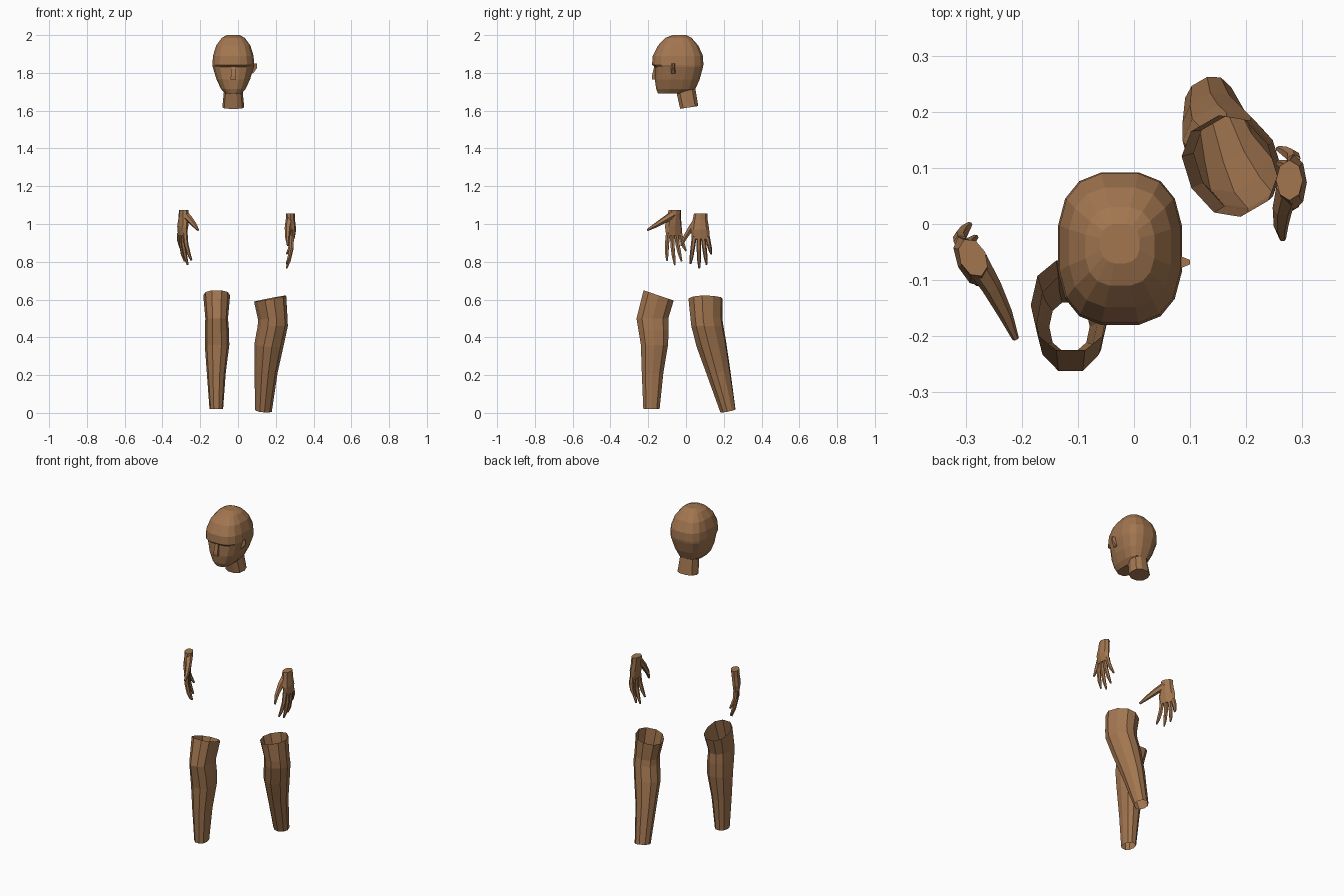
import bpy, bmesh, math
from mathutils import Vector

if "Cube" in bpy.data.objects:
    bpy.data.objects.remove(bpy.data.objects["Cube"])

mat = bpy.data.materials.new("brown")
mat.diffuse_color = (0.36, 0.18, 0.08, 1)
mat.use_nodes = True
mat.node_tree.nodes["Principled BSDF"].inputs["Base Color"].default_value = mat.diffuse_color


def build(name, shells):
    """Each shell is (rings, cap_start, cap_end); consecutive rings are bridged."""
    bm = bmesh.new()
    for rings, cap_a, cap_b in shells:
        vs = [[bm.verts.new(p) for p in r] for r in rings]
        n = len(vs[0])
        for a, b in zip(vs, vs[1:]):
            for i in range(n):
                j = (i + 1) % n
                bm.faces.new((a[i], a[j], b[j], b[i]))
        if cap_a:
            bm.faces.new(vs[0])
        if cap_b:
            bm.faces.new(vs[-1])
    bmesh.ops.recalc_face_normals(bm, faces=bm.faces)
    me = bpy.data.meshes.new(name)
    bm.to_mesh(me)
    bm.free()
    me.materials.append(mat)
    ob = bpy.data.objects.new(name, me)
    bpy.context.collection.objects.link(ob)
    return ob


def oval(cx, cy, z, w, d, turn=0.0, slope=(0, 0), p=2.3, n=10):
    """Horizontal rounded outline: w sideways, d along the facing direction."""
    f = Vector((math.sin(turn), -math.cos(turn)))
    s = Vector((math.cos(turn), math.sin(turn)))
    d = d / math.cos(math.pi / n) ** (2 / p)
    pts = []
    for i in range(n):
        a = 2 * math.pi * (i + 0.5) / n
        c, q = math.cos(a), math.sin(a)
        o = f * d * math.copysign(abs(c) ** (2 / p), c) + s * w * math.copysign(abs(q) ** (2 / p), q)
        pts.append((cx + o.x, cy + o.y, z + o.x * slope[0] + o.y * slope[1]))
    return pts


def tube(path, radii, side, n=6):
    """Tapered finger through the points of a path."""
    rings = []
    for i, p in enumerate(path):
        t = (path[min(i + 1, len(path) - 1)] - path[max(i - 1, 0)]).normalized()
        a = (side - t * side.dot(t)).normalized()
        b = t.cross(a)
        rings.append([p + radii[i] * (a * math.cos(2 * math.pi * k / n) + b * math.sin(2 * math.pi * k / n))
                      for k in range(n)])
    return rings, True, True


# Head: z, front y, back y, half width
HX = -0.025
skull = [(2.0, -0.07, 0.0, 0.035), (1.985, -0.11, 0.03, 0.062), (1.945, -0.148, 0.065, 0.092),
         (1.89, -0.176, 0.09, 0.109), (1.843, -0.18, 0.092, 0.112), (1.83, -0.163, 0.09, 0.110),
         (1.765, -0.165, 0.072, 0.09), (1.715, -0.158, 0.05, 0.066), (1.69, -0.148, 0.0, 0.043)]
build("head", [([oval(HX, (f + b) / 2, z, w, (b - f) / 2, p=2.7, n=16) for z, f, b, w in skull], True, True)])

# Neck
build("neck", [([oval(HX, 0.017, 1.617, 0.058, 0.048, slope=(0, 0.15)),
                 oval(HX, 0.001, 1.70, 0.050, 0.049, slope=(0, 0.3)),
                 oval(HX, -0.005, 1.76, 0.056, 0.052)], True, True)])

# Nose: z, half width, front y
build("nose", [([[(HX - h, -0.14, z), (HX - h, y, z), (HX + h, y, z), (HX + h, -0.14, z)]
                 for z, h, y in ((1.835, 0.010, -0.168), (1.785, 0.013, -0.18), (1.766, 0.014, -0.18))], True, True)])

# Ear: single, x, lower z, upper z, half thickness
build("ear", [([[(x, -0.068 - t, lo), (x, -0.068 + t, lo), (x, -0.068 + t, hi), (x, -0.068 - t, hi)]
                for x, lo, hi, t in ((0.05, 1.785, 1.84, 0.012), (0.082, 1.80, 1.848, 0.011),
                                     (0.10, 1.825, 1.85, 0.004))], True, True)])


# Legs: open tubes cut above the knee and at the ankle
build("left_leg", [([
    oval(-0.115, -0.183, 0.02, 0.036, 0.043),
    oval(-0.115, -0.177, 0.21, 0.050, 0.057),
    oval(-0.111, -0.167, 0.36, 0.065, 0.072),
    oval(-0.112, -0.172, 0.44, 0.064, 0.080),
    oval(-0.113, -0.178, 0.50, 0.060, 0.084),
    oval(-0.113, -0.145, 0.622, 0.071, 0.080, slope=(0, -0.34))], False, False)])
T = math.radians(30)
build("right_leg", [([
    oval(0.135, 0.222, 0.011, 0.044, 0.037, T, (-0.1, 0.2)),
    oval(0.148, 0.171, 0.22, 0.058, 0.060, T, (-0.1, 0.2)),
    oval(0.164, 0.135, 0.36, 0.073, 0.075, T, (-0.05, 0.15)),
    oval(0.184, 0.113, 0.46, 0.073, 0.083, T),
    oval(0.184, 0.108, 0.50, 0.070, 0.083, T, (0.1, 0)),
    oval(0.170, 0.103, 0.605, 0.078, 0.088, T, (0.2, 0.03))], False, False)])


# Hands: local u points to the thumb side, v out of the palm, w down from the wrist
def hand(name, origin, yaw, side, thumb):
    o = Vector(origin)
    u = Vector((math.sin(yaw), -math.cos(yaw), 0))
    v = Vector((math.cos(yaw), math.sin(yaw), 0)) * side

    def at(a, b, c):
        return o + u * a + v * b + Vector((0, 0, c))

    # Palm sections: centre u, v, z, half width, half thickness
    palm = []
    for a, b, c, wu, wv in ((0, 0, 0, 0.036, 0.024), (0.003, -0.002, -0.035, 0.040, 0.023),
                            (0.004, -0.008, -0.085, 0.049, 0.023), (0, -0.008, -0.135, 0.046, 0.014)):
        palm.append([at(a + wu * math.cos(k * math.pi / 4), b + wv * math.sin(k * math.pi / 4), c)
                     for k in range(8)])
    shells = [(palm, True, True)]
    # Fingers: knuckle u, tip u, tip z
    for k, tip, z in ((0.034, 0.054, -0.266), (0.011, 0.008, -0.29), (-0.012, -0.031, -0.27), (-0.034, -0.056, -0.215)):
        start = -0.12
        path = [at(k, -0.008, start),
                at(k + (tip - k) * 0.4, -0.006, start + (z - start) * 0.4),
                at(k + (tip - k) * 0.75, 0.006, start + (z - start) * 0.75),
                at(tip, 0.02, z)]
        shells.append(tube(path, (0.013, 0.012, 0.010, 0.005), u))
    # Thumb
    shells.append(tube([at(*p) for p in thumb], (0.022, 0.018, 0.013, 0.006), v))
    build(name, shells)


hand("left_hand", (-0.287, -0.06, 1.073), math.radians(25), 1,
     ((0.012, 0.002, -0.025), (0.06, 0.008, -0.05), (0.115, 0.01, -0.08), (0.163, 0.008, -0.105)))
hand("right_hand", (0.277, 0.078, 1.055), 0, -1,
     ((0.015, 0.002, -0.03), (0.05, 0.012, -0.075), (0.082, 0.015, -0.125), (0.104, 0.012, -0.17)))
